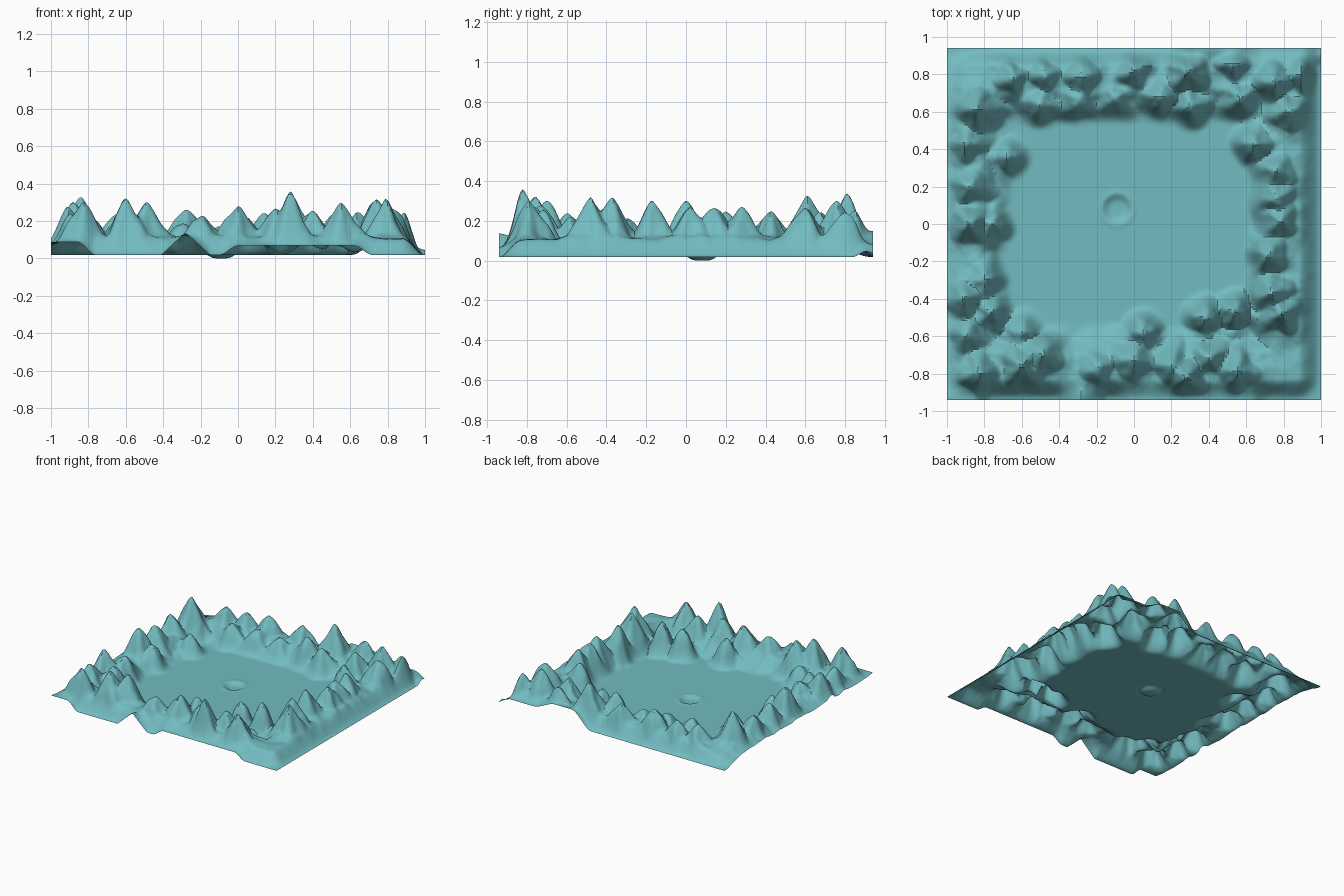
import bpy, bmesh, math, random
from mathutils import Vector, noise

if "Cube" in bpy.data.objects:
    bpy.data.objects.remove(bpy.data.objects["Cube"])

random.seed(4)
NX, NY = 170, 160
HX, HY, BASE = 1.0, 0.94, 0.018

# Main summits: x, y, height
PEAKS = [
    (-.84, .61, .30), (-.88, .2, .22), (-.88, 0, .28), (-.92, -.4, .26),
    (-.83, -.8, .28), (-.6, -.76, .31), (-.49, -.7, .29), (-.2, -.77, .2),
    (0, -.73, .26), (.05, -.58, .19), (.28, -.82, .335), (.2, -.76, .24),
    (.38, -.5, .21), (.55, -.79, .28), (.54, -.47, .23), (.79, -.48, .30),
    (.74, -.37, .30), (.72, -.17, .28), (.76, .14, .25), (.64, .43, .23),
    (.75, .76, .28), (.82, .6, .25), (.53, .86, .24), (.29, .81, .32),
    (.14, .68, .21), (0, .82, .22), (-.28, .79, .24), (-.48, .8, .20),
    (-.9, .43, .22), (-.68, .36, .13), (-.76, 0, .17), (-.8, -.3, .19),
    (-.9, -.6, .2), (-.6, -.58, .14), (-.3, .66, .16), (-.5, .64, .16),
    (-.65, .78, .2), (.3, .63, .19), (.57, .67, .21), (.9, .8, .22),
    (.76, .28, .24), (.78, .02, .25), (.4, -.72, .23),
]

# Lesser summits fill the gaps of the ring
for k in range(300):
    x, y = random.uniform(-.93, .84), random.uniform(-.82, .82)
    inside = -.76 < x < .70 and -.64 < y < .66
    corner = x > .6 and y < -.55 or x < -.75 and y > .75
    if inside or corner or any(math.hypot(x - p[0], y - p[1]) < .15 for p in PEAKS):
        continue
    PEAKS.append((x, y, random.uniform(.12, .18)))


def smooth(a, b, t):
    t = max(0, min(1, (t - a) / (b - a)))
    return t * t * (3 - 2 * t)


def rough(x, y, f, seed=0):
    return noise.noise(Vector((x * f, y * f, seed + .37)))


def mix(a, b, t):
    return a + (b - a) * t


def front_rim(x):
    # height of the open front border: raised ends and one sharp hump
    hump = .12 * max(0, 1 - abs(x + .28) / .13)
    left = .07 * (1 - smooth(-.86, -.76, x))
    right = .05 * smooth(-.1, 0, x) * (1 - smooth(.62, .72, x))
    return max(hump, left, right)


def back_rim(x):
    # back border: low on the left, raised on the right
    return .13 * smooth(.18, .36, x) * (1 - .5 * smooth(.5, .7, x))


def height(x, y):
    near, best, total = 9, 0, 0
    # summits, with a warped distance for craggy spurs
    for px, py, h in PEAKS:
        dx, dy = x - px, y - py
        dist = math.hypot(dx, dy)
        near = min(near, dist)
        if dist > .35:
            continue
        a = math.atan2(dy, dx)
        spur = 1 + .12 * math.sin(4 * a + px * 37 + py * 23) + .22 * rough(x, y, 9, 7)
        g = h * math.exp(-(dist / (.098 * spur)) ** 1.6)
        best = max(best, g)
        total += g ** 4
    # foothill band around the basin
    d = max(-.75 - x, x - .67, -.62 - y, y - .63) + .03 * rough(x, y, 5, 3)
    d = max(d, .05 - near)
    summit = .6 * best + .4 * total ** .25
    band = .085 * smooth(-.04, .08, d)
    z = max(band, summit) + .3 * min(band, summit) * (1 - smooth(.1, .3, summit))
    z *= smooth(-.1, .0, d)
    # crags grow with height
    z += smooth(.03, .15, z) * (.015 * rough(x, y, 14, 1) + .007 * rough(x, y, 30, 2))
    # outer slopes
    z *= 1 - smooth(.88, 1.0, x)
    z *= 1 - .4 * smooth(.9, 1, -x)
    z = mix(z, front_rim(x), smooth(.83, .94, -y))
    z = mix(z, back_rim(x), smooth(.84, .94, y))
    # low outer corners
    for cx, cy, r in ((1, -.94, .15), (-1, .94, .26), (1, .94, .1)):
        z *= smooth(-.05, r, math.hypot(x - cx, y - cy))
    # faint crater in the basin
    c = math.hypot(x + .09, y - .08)
    z += .006 * math.exp(-((c - .08) / .02) ** 2) - .018 * math.exp(-(c / .07) ** 4)
    return max(0, BASE + z)


# Mountain-ringed basin as one open ground sheet
bm = bmesh.new()
bmesh.ops.create_grid(bm, x_segments=NX, y_segments=NY, size=1)
for v in bm.verts:
    v.co.x *= HX
    v.co.y *= HY
    v.co.z = height(v.co.x, v.co.y)
bmesh.ops.triangulate(bm, faces=bm.faces[:], quad_method='SHORT_EDGE')
me = bpy.data.meshes.new("mountain_basin")
bm.to_mesh(me)
bm.free()
terrain = bpy.data.objects.new("mountain_basin", me)
bpy.context.collection.objects.link(terrain)

# Rock colour
mat = bpy.data.materials.new("terrain_teal")
mat.diffuse_color = (.17, .50, .53, 1)
mat.use_nodes = True
mat.node_tree.nodes["Principled BSDF"].inputs["Base Color"].default_value = mat.diffuse_color
me.materials.append(mat)

bpy.context.view_layer.objects.active = terrain
terrain.select_set(True)
bpy.ops.object.shade_smooth_by_angle(angle=math.radians(40))
